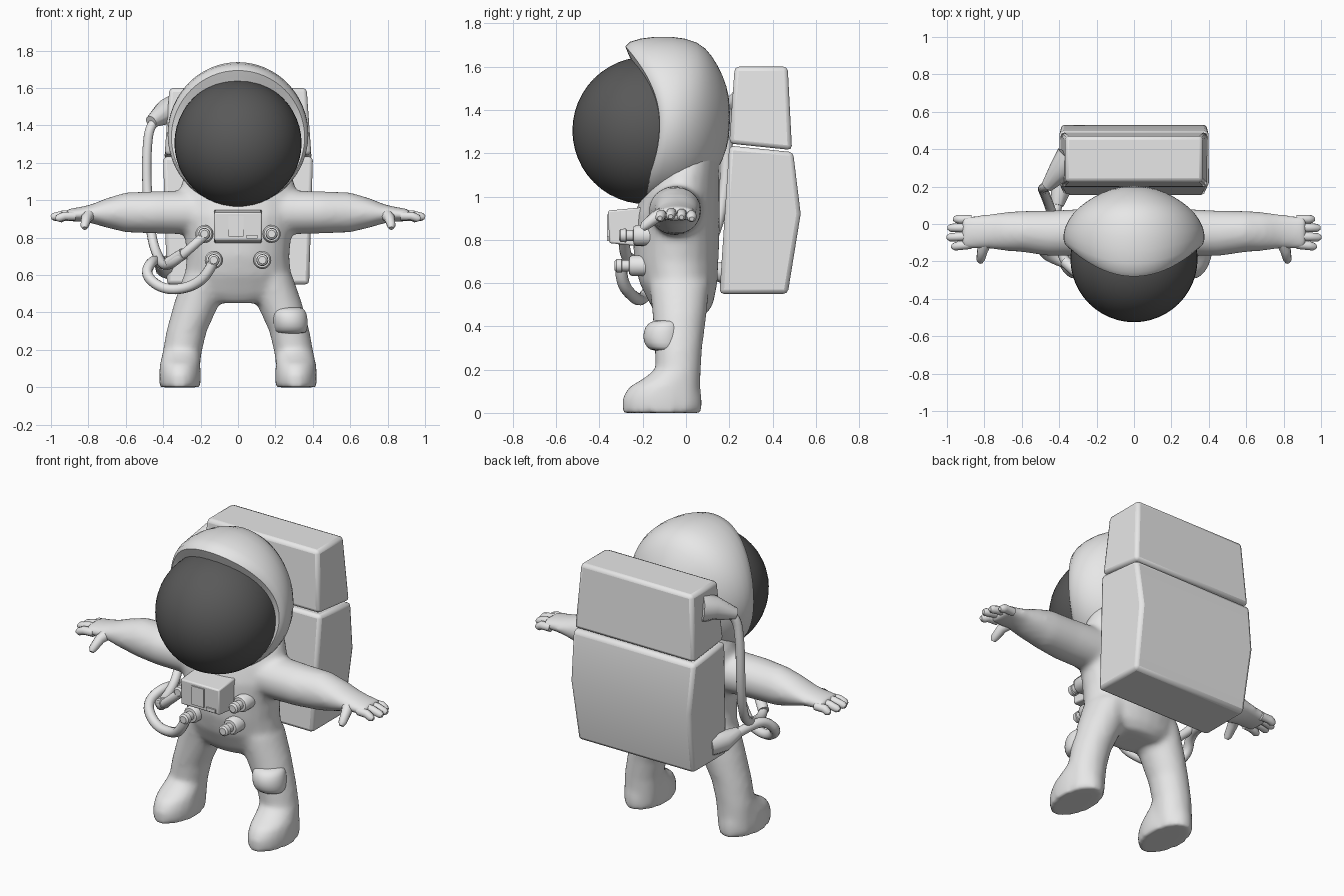
import bpy, bmesh, math
from mathutils import Vector

cube = bpy.data.objects.get("Cube")
if cube:
    bpy.data.objects.remove(cube, do_unlink=True)


def material(name, rgb, rough=0.5):
    m = bpy.data.materials.new(name)
    m.use_nodes = True
    m.diffuse_color = (*rgb, 1)
    m.node_tree.nodes["Principled BSDF"].inputs["Base Color"].default_value = (*rgb, 1)
    return m


SUIT = material("suit_grey", (0.8, 0.8, 0.8))
DARK = material("visor_dark", (0.1, 0.1, 0.1))


def add(name, data, mat=SUIT, angle=40):
    """Link an object, give it its colour and smooth shading."""
    ob = bpy.data.objects.new(name, data)
    bpy.context.collection.objects.link(ob)
    data.materials.append(mat)
    bpy.ops.object.select_all(action='DESELECT')
    ob.select_set(True)
    bpy.context.view_layer.objects.active = ob
    if ob.type == 'CURVE':
        bpy.ops.object.convert(target='MESH')
        ob = bpy.context.object
    bpy.ops.object.shade_smooth_by_angle(angle=math.radians(angle))
    return ob


def to_mesh(bm, name):
    bmesh.ops.recalc_face_normals(bm, faces=bm.faces)
    me = bpy.data.meshes.new(name)
    bm.to_mesh(me)
    bm.free()
    return me


def loft(bm, rings, place, seg=24):
    """Skin elliptical rings (t, c1, c2, r1, r2); place maps (t, a, b) to a point."""
    rows = []
    for t, c1, c2, r1, r2 in rings:
        angles = [math.tau * i / seg for i in range(seg)]
        rows.append([bm.verts.new(place(t, c1 + r1 * math.cos(a), c2 + r2 * math.sin(a)))
                     for a in angles])
    for low, high in zip(rows, rows[1:]):
        for i in range(seg):
            j = (i + 1) % seg
            bm.faces.new((low[i], low[j], high[j], high[i]))
    bm.faces.new(rows[0][::-1])
    bm.faces.new(rows[-1])


def tube(name, pts, radius, taper=None, smooth=True):
    """Round tube along points, with optional radius factors."""
    cu = bpy.data.curves.new(name, 'CURVE')
    cu.dimensions = '3D'
    cu.bevel_depth = radius
    cu.bevel_resolution = 3
    cu.use_fill_caps = True
    cu.resolution_u = 6
    sp = cu.splines.new('NURBS' if smooth else 'POLY')
    sp.points.add(len(pts) - 1)
    for i, (p, co) in enumerate(zip(sp.points, pts)):
        p.co = (*co, 1)
        p.radius = taper[i] if taper else 1
    if smooth:
        sp.use_endpoint_u = True
        sp.order_u = 3
    return add(name, cu)


# Suit body: torso, legs, boots and arms fused into one soft skin
bm = bmesh.new()
torso = [(0.45, 0, -0.02, 0.17, 0.11), (0.5, 0, -0.02, 0.27, 0.145),
         (0.6, 0, -0.035, 0.285, 0.18), (0.7, 0, -0.045, 0.275, 0.195),
         (0.8, 0, -0.045, 0.285, 0.2), (0.92, 0, -0.04, 0.32, 0.195),
         (1.02, 0, -0.025, 0.32, 0.18), (1.1, 0, -0.01, 0.3, 0.165), (1.22, 0, 0.02, 0.25, 0.14)]
leg = [(0.02, 0.31, -0.035, 0.1, 0.1), (0.18, 0.3, -0.037, 0.105, 0.105),
       (0.3, 0.275, -0.035, 0.108, 0.11), (0.45, 0.22, -0.03, 0.122, 0.125),
       (0.6, 0.17, -0.03, 0.12, 0.14)]
boot = [(0, 0.31, -0.11, 0.11, 0.185), (0.07, 0.31, -0.11, 0.112, 0.185),
        (0.12, 0.31, -0.1, 0.108, 0.165), (0.16, 0.305, -0.065, 0.105, 0.13),
        (0.2, 0.3, -0.04, 0.1, 0.105)]
arm = [(0.15, -0.04, 0.94, 0.13, 0.13), (0.3, -0.045, 0.935, 0.125, 0.117),
       (0.45, -0.05, 0.935, 0.122, 0.113), (0.6, -0.04, 0.935, 0.11, 0.107),
       (0.7, -0.04, 0.932, 0.103, 0.08), (0.78, -0.04, 0.928, 0.092, 0.052),
       (0.84, -0.043, 0.925, 0.09, 0.04), (0.92, -0.045, 0.92, 0.09, 0.032)]
loft(bm, torso, lambda t, a, b: (a, b, t))
for s in (1, -1):
    for part in (leg, boot):
        loft(bm, part, lambda t, a, b: (s * a, b, t))
    loft(bm, arm, lambda t, a, b: (s * t, a, b))
body = add("suit_body", to_mesh(bm, "suit_body"), angle=180)
mod = body.modifiers.new("fuse", 'REMESH')
mod.mode = 'VOXEL'
mod.voxel_size = 0.016
mod.use_smooth_shade = True
mod = body.modifiers.new("soften", 'SMOOTH')
mod.factor = 0.5
mod.iterations = 8

# Fingers and thumbs
for s, side in ((1, "left"), (-1, "right")):
    for i, (y, tip) in enumerate([(-0.115, 0.975), (-0.068, 1.0), (-0.02, 0.995), (0.025, 0.965)]):
        z = 0.92 - 0.008 * abs(i - 1.3)
        tube(f"{side}_finger_{i + 1}",
             [(s * 0.87, y * 0.95, z + 0.006), (s * 0.93, y, z + 0.006),
              (s * (tip - 0.015), y * 1.05, z - 0.006), (s * tip, y * 1.05, z - 0.01)],
             0.024, (1, 1, 0.9, 0.45), False)
    tube(f"{side}_thumb",
         [(s * 0.79, -0.09, 0.925), (s * 0.81, -0.14, 0.905),
          (s * 0.82, -0.19, 0.865), (s * 0.82, -0.203, 0.85)],
         0.029, (1.2, 1, 0.8, 0.45), False)

# Helmet shell: rings run front to back, the front rim swept forward at top and bottom
sweep = {-0.11: 1, -0.13: 1, -0.09: 0.6, -0.02: 0.2}


def helmet_point(t, a, b):
    u = (b - 1.34) / 0.37
    return (a, t - sweep.get(t, 0) * (0.19 if u > 0 else 0.12) * u * u, b)


bm = bmesh.new()
loft(bm, [(-0.11, 0, 1.33, 0.32, 0.31), (-0.13, 0, 1.335, 0.362, 0.365),
          (-0.09, 0, 1.35, 0.382, 0.387), (-0.02, 0, 1.355, 0.378, 0.392),
          (0.06, 0, 1.365, 0.33, 0.355), (0.12, 0, 1.365, 0.26, 0.29),
          (0.17, 0, 1.365, 0.17, 0.2), (0.205, 0, 1.365, 0.07, 0.09)], helmet_point, 32)
helmet = add("helmet", to_mesh(bm, "helmet"), angle=60)
helmet.modifiers.new("round", 'SUBSURF').levels = 1

# Visor globe
bm = bmesh.new()
bmesh.ops.create_uvsphere(bm, u_segments=48, v_segments=24, radius=0.34)
bmesh.ops.translate(bm, verts=bm.verts, vec=(0, -0.185, 1.305))
add("visor", to_mesh(bm, "visor"), DARK, 180)


# Backpack: two side profiles extruded across, narrower away from the seam
def slab(name, profile, width, bevel):
    bm = bmesh.new()
    ends = [[bm.verts.new((s * width(z), y, z)) for y, z in profile] for s in (-1, 1)]
    n = len(profile)
    for i in range(n):
        j = (i + 1) % n
        bm.faces.new((ends[0][i], ends[0][j], ends[1][j], ends[1][i]))
    bm.faces.new(ends[0])
    bm.faces.new(ends[1][::-1])
    ob = add(name, to_mesh(bm, name), angle=30)
    mod = ob.modifiers.new("edges", 'BEVEL')
    mod.width = bevel
    mod.segments = 2
    mod.limit_method = 'ANGLE'
    mod.angle_limit = math.radians(35)
    return ob


slab("backpack_lower", [(0.155, 0.55), (0.47, 0.55), (0.53, 0.92), (0.495, 1.205), (0.2, 1.235)],
     lambda z: 0.38 + 0.03 * (z - 0.55), 0.02)
slab("backpack_upper", [(0.2, 1.245), (0.49, 1.215), (0.47, 1.6), (0.225, 1.6)],
     lambda z: 0.395 - 0.07 * (z - 1.2), 0.02)

# Chest control box with a raised switch panel
slab("chest_box", [(-0.355, 0.785), (-0.22, 0.77), (-0.2, 0.95), (-0.36, 0.935)],
     lambda z: 0.127, 0.008)
for name, x, z, w, h in [("chest_panel", -0.01, 0.862, 0.04, 0.055),
                         ("chest_switch", 0.075, 0.805, 0.03, 0.01)]:
    bm = bmesh.new()
    bmesh.ops.create_cube(bm, size=1)
    for v in bm.verts:
        v.co = (x + 2 * w * v.co.x, -0.358 + 0.014 * v.co.y, z + 2 * h * v.co.z)
    add(name, to_mesh(bm, name))

# Four hose sockets on the chest: flange and knob
for x, z in [(0.18, 0.82), (-0.18, 0.82), (0.13, 0.68), (-0.13, 0.68)]:
    side = "left" if x > 0 else "right"
    row = "upper" if z > 0.75 else "lower"
    bm = bmesh.new()
    y = -0.25 if z < 0.75 else -0.23
    loft(bm, [(0.08, x, z, 0.048, 0.048), (0, x, z, 0.048, 0.048), (-0.012, x, z, 0.04, 0.04),
              (-0.014, x, z, 0.026, 0.026), (-0.045, x, z, 0.026, 0.026),
              (-0.047, x, z, 0.032, 0.032), (-0.072, x, z, 0.03, 0.03),
              (-0.08, x, z, 0.02, 0.02)], lambda t, a, b: (a, y + t, b), 20)
    add(f"{side}_{row}_socket", to_mesh(bm, "socket"), angle=35)

# Air hoses from the pack to the right chest sockets, with tapered pack mounts
tube("upper_hose", [(-0.42, 0.24, 1.43), (-0.47, 0.2, 1.42), (-0.49, 0.19, 1.25),
                    (-0.485, 0.18, 1.0), (-0.46, 0.12, 0.78), (-0.42, 0.0, 0.68),
                    (-0.38, -0.2, 0.64), (-0.28, -0.29, 0.72), (-0.18, -0.285, 0.81)], 0.026)
tube("lower_hose", [(-0.39, 0.2, 0.64), (-0.42, 0.05, 0.67), (-0.46, -0.08, 0.68),
                    (-0.5, -0.15, 0.6), (-0.4, -0.2, 0.52), (-0.26, -0.24, 0.53),
                    (-0.16, -0.3, 0.6), (-0.13, -0.3, 0.68)], 0.028)
tube("upper_hose_mount", [(-0.34, 0.35, 1.48), (-0.39, 0.29, 1.47), (-0.465, 0.2, 1.42)],
     0.035, (2.4, 1.9, 0.95), False)
tube("lower_hose_mount", [(-0.34, 0.27, 0.64), (-0.39, 0.2, 0.645), (-0.41, 0.1, 0.66)],
     0.035, (2, 1.7, 0.95), False)
tube("hose_coupling", [(-0.37, -0.2, 0.665), (-0.29, -0.27, 0.715)], 0.031, None, False)

# Pad on the left knee
bm = bmesh.new()
loft(bm, [(0.285, 0.285, -0.09, 0.07, 0.06), (0.3, 0.284, -0.1, 0.088, 0.085),
          (0.35, 0.28, -0.105, 0.095, 0.098), (0.4, 0.275, -0.1, 0.092, 0.09),
          (0.42, 0.272, -0.09, 0.08, 0.075), (0.43, 0.27, -0.08, 0.06, 0.055)],
     lambda t, a, b: (a, b, t))
pad = add("left_knee_pad", to_mesh(bm, "left_knee_pad"), angle=60)
pad.modifiers.new("round", 'SUBSURF').levels = 1
